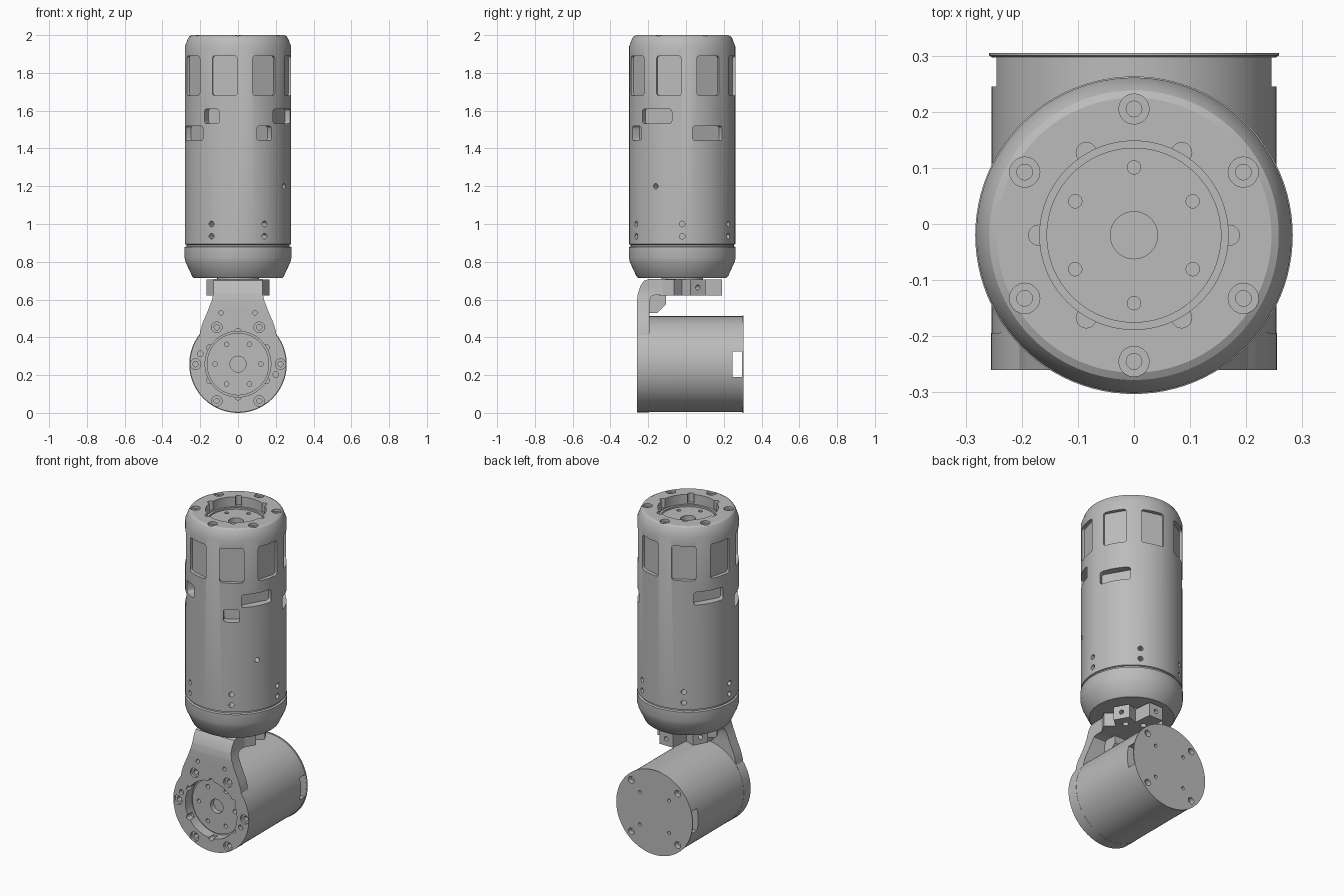
import bpy, bmesh
from math import sin, cos, pi, radians, sqrt
from mathutils import Vector, Matrix

cube = bpy.data.objects.get("Cube")
if cube:
    bpy.data.objects.remove(cube, do_unlink=True)

grey = bpy.data.materials.new("machined_grey")
grey.use_nodes = True
grey.diffuse_color = (0.5, 0.5, 0.5, 1)
grey.node_tree.nodes["Principled BSDF"].inputs["Base Color"].default_value = (0.5, 0.5, 0.5, 1)

AXIS_Y = -0.02     # upper body axis
JOINT_Z = 0.258    # lower body axis


def polar(r, deg):
    return r * cos(radians(deg)), r * sin(radians(deg))


def frame(pos, direction):
    return Matrix.Translation(pos) @ Vector(direction).to_track_quat('Z', 'Y').to_matrix().to_4x4()


def lathe(bm, profile, matrix, segs):
    """Revolve (radius, height) points, starting and ending on the axis."""
    rings = []
    for r, h in profile:
        count = segs if r > 0 else 1
        rings.append([bm.verts.new(matrix @ Vector((*polar(r, 360 * i / segs), h)))
                      for i in range(count)])
    for a, b in zip(rings, rings[1:]):
        for i in range(segs):
            j = (i + 1) % segs
            ids = [a[i % len(a)], a[j % len(a)], b[j % len(b)], b[i % len(b)]]
            bm.faces.new(list(dict.fromkeys(ids)))


def prism(bm, outline, matrix, depth):
    """Extrude a closed 2D outline along the local z axis."""
    base = [bm.verts.new(matrix @ Vector((x, y, 0))) for x, y in outline]
    face = bm.faces.new(base)
    new = bmesh.ops.extrude_face_region(bm, geom=[face])["geom"]
    shift = matrix.to_3x3() @ Vector((0, 0, depth))
    bmesh.ops.translate(bm, verts=[v for v in new if isinstance(v, bmesh.types.BMVert)], vec=shift)


def hole(bm, pos, out, r, depth, head=0, head_depth=0.015):
    """Drill cutter, with an optional counterbore."""
    top = max(r, head)
    profile = [(0, 0.02), (top, 0.02)]
    if head:
        profile += [(head, -head_depth), (r, -head_depth)]
    lathe(bm, profile + [(r, -depth), (0, -depth)], frame(pos, out), 20)


def rounded(w, h, r):
    pts = []
    for sx, sy, start in ((1, 1, 0), (-1, 1, 90), (-1, -1, 180), (1, -1, 270)):
        for k in range(5):
            dx, dy = polar(r, start + k * 22.5)
            pts.append((sx * (w / 2 - r) + dx, sy * (h / 2 - r) + dy))
    return pts


def pocket(bm, deg, z, w, h, floor, corner=0.015):
    """Radial flat-bottomed pocket cutter for the upper body."""
    x, y = polar(floor, deg)
    c, s = polar(1, deg)
    m = Matrix(((-s, 0, c, x), (c, 0, s, y + AXIS_Y), (0, 1, 0, z), (0, 0, 0, 1)))
    prism(bm, rounded(w, h, corner), m, 0.12)


def make(name, bm):
    bmesh.ops.recalc_face_normals(bm, faces=bm.faces[:])
    me = bpy.data.meshes.new(name)
    bm.to_mesh(me)
    bm.free()
    obj = bpy.data.objects.new(name, me)
    bpy.context.collection.objects.link(obj)
    return obj


def boolean(obj, bm, operation='DIFFERENCE'):
    cutter = make("cutter", bm)
    mod = obj.modifiers.new("cut", 'BOOLEAN')
    mod.operation, mod.solver, mod.object = operation, 'EXACT', cutter
    graph = bpy.context.evaluated_depsgraph_get()
    mesh = bpy.data.meshes.new_from_object(obj.evaluated_get(graph))
    obj.modifiers.clear()
    obj.data = mesh
    bpy.data.objects.remove(cutter, do_unlink=True)


def finish(obj):
    obj.data.materials.clear()
    obj.data.materials.append(grey)
    for p in obj.data.polygons:
        p.material_index = 0
    bpy.ops.object.select_all(action='DESELECT')
    obj.select_set(True)
    bpy.context.view_layer.objects.active = obj
    bpy.ops.object.shade_smooth_by_angle(angle=radians(25))


# Upper body with recessed top and tapered lower collar
bm = bmesh.new()
lathe(bm, [(0, 1.9), (0.042, 1.9), (0.042, 1.93), (0.155, 1.93), (0.155, 1.94), (0.168, 1.94),
           (0.168, 2), (0.245, 2), (0.258, 1.993), (0.266, 1.98), (0.281, 1.94), (0.281, 0.893),
           (0.273, 0.89), (0.273, 0.882), (0.283, 0.878), (0.283, 0.82), (0.276, 0.795),
           (0.242, 0.722), (0.234, 0.715), (0, 0.715)], Matrix.Translation((0, AXIS_Y, 0)), 96)
upper_body = make("upper_body", bm)

# Window pockets, slots and drilled holes in the upper body
bm = bmesh.new()
for k in range(8):
    pocket(bm, -15 + 45 * k, 1.785, 0.135, 0.21, 0.258)
for deg, z, w in ((-30, 1.57, 0.18), (150, 1.57, 0.18), (30, 1.48, 0.18), (-150, 1.48, 0.18),
                  (-60, 1.48, 0.09), (-120, 1.57, 0.09)):
    pocket(bm, deg, z, w, 0.078, 0.235)
for k in range(6):
    x, y = polar(1, 60 * k)
    for z in (0.935, 1.0):
        hole(bm, (0.28 * x, 0.28 * y + AXIS_Y, z), (x, y, 0), 0.015, 0.06)
    lathe(bm, [(0, 2.02), (0.018, 2.02), (0.018, 1.945), (0, 1.945)],
          Matrix.Translation((0.17 * x, 0.17 * y + AXIS_Y, 0)), 20)
    x, y = polar(1, 30 + 60 * k)
    hole(bm, (0.225 * x, 0.225 * y + AXIS_Y, 2), (0, 0, 1), 0.014, 0.05, 0.027)
    hole(bm, (0.121 * x, 0.121 * y + AXIS_Y, 1.93), (0, 0, 1), 0.012, 0.03)
x, y = polar(1, -30)
hole(bm, (0.28 * x, 0.28 * y + AXIS_Y, 1.2), (x, y, 0), 0.014, 0.04)
boolean(upper_body, bm)
finish(upper_body)

# Lower body lying along y, with a thin lip on the back cover
bm = bmesh.new()
lathe(bm, [(0, -0.175), (0.042, -0.175), (0.042, -0.205), (0.165, -0.205), (0.165, -0.196),
           (0.254, -0.196), (0.254, 0.298), (0.258, 0.3), (0.258, 0.305), (0, 0.305)],
     frame((0, 0, JOINT_Z), (0, 1, 0)), 96)
lower_body = make("lower_body", bm)
bm = bmesh.new()
bmesh.ops.create_cube(bm, size=1, matrix=Matrix.Translation((0, 0.271, JOINT_Z))
                      @ Matrix.Diagonal((0.7, 0.052, 0.135, 1)))
for k in range(4):
    x, z = polar(1, 45 + 90 * k)
    hole(bm, (0.222 * x, 0.305, JOINT_Z + 0.222 * z), (0, 1, 0), 0.02, 0.03)
    hole(bm, (0.14 * x, 0.305, JOINT_Z + 0.14 * z), (0, 1, 0), 0.01, 0.025)
for k in range(6):
    x, z = polar(0.121, 60 * k)
    hole(bm, (x, -0.205, JOINT_Z + z), (0, -1, 0), 0.012, 0.03)
boolean(lower_body, bm)
finish(lower_body)

# Bracket arm: bent side profile trimmed to a teardrop front outline
bm = bmesh.new()
side = [(-0.26, -0.02), (-0.26, 0.59), (-0.255, 0.63), (-0.24, 0.675), (-0.222, 0.7), (-0.19, 0.71),
        (-0.05, 0.71), (-0.05, 0.625), (-0.165, 0.625), (-0.184, 0.617), (-0.193, 0.595), (-0.195, -0.02)]
along_x = Matrix(((0, 0, 1, -0.3), (1, 0, 0, 0), (0, 1, 0, 0), (0, 0, 0, 1)))
prism(bm, side, along_x, 0.6)
bracket_arm = make("bracket_arm", bm)
half = [(0.13, 0.73), (0.13, 0.635), (0.139, 0.595), (0.16, 0.54), (0.188, 0.475), (0.2, 0.435)]
for i in range(33):
    x, z = polar(0.255, 37 - 127 * i / 32)
    half.append((x, JOINT_Z + z))
outline = half + [(-x, z) for x, z in reversed(half[:-1])]
along_y = Matrix(((1, 0, 0, 0), (0, 0, 1, -0.4), (0, 1, 0, 0), (0, 0, 0, 1)))
bm = bmesh.new()
prism(bm, outline, along_y, 0.5)
boolean(bracket_arm, bm, 'INTERSECT')

# Bore of the bracket ring, then its notches and screws
bm = bmesh.new()
lathe(bm, [(0, -0.3), (0.174, -0.3), (0.174, -0.15), (0, -0.15)], frame((0, 0, JOINT_Z), (0, 1, 0)), 72)
boolean(bracket_arm, bm)
bm = bmesh.new()
for k in range(6):
    x, z = polar(0.225, 60 * k)
    hole(bm, (x, -0.26, JOINT_Z + z), (0, -1, 0), 0.014, 0.05, 0.028)
    x, z = polar(0.174, 30 + 60 * k)
    hole(bm, (x, -0.26, JOINT_Z + z), (0, -1, 0), 0.016, 0.045)
for x in (-0.09, 0.09):
    hole(bm, (x, -0.26, 0.53), (0, -1, 0), 0.012, 0.04)
for s in (-1, 1):
    hole(bm, (s * 0.2, -0.26, JOINT_Z - s * 0.055), (0, -1, 0), 0.015, 0.02)
boolean(bracket_arm, bm)
finish(bracket_arm)

# Lobed mounting flange under the upper body
bm = bmesh.new()
star = []
for k in range(6):
    deg = 30 + 60 * k
    reach = {90: 0.21, 270: 0.14}.get(deg, 0.165)
    c, s = polar(1, deg)
    for t in (-0.046, 0.046):
        star.append((c * reach - s * t, s * reach + c * t))
    star.append(polar(0.115, deg + 30))
prism(bm, star, Matrix.Translation((0, AXIS_Y, 0.622)), 0.083)
flange = make("mounting_flange", bm)
bm = bmesh.new()
for deg, reach in ((30, 0.165), (90, 0.21), (150, 0.165)):
    x, y = polar(1, deg)
    hole(bm, (x * reach, y * reach + AXIS_Y, 0.664), (x, y, 0), 0.013, 0.04)
    hole(bm, (x * 0.1, y * 0.1 + AXIS_Y, 0.622), (0, 0, -1), 0.018, 0.03)
boolean(flange, bm)
finish(flange)

# Short neck joining the flange and the upper body
bm = bmesh.new()
lathe(bm, [(0, 0.69), (0.11, 0.69), (0.11, 0.72), (0, 0.72)], Matrix.Translation((0, AXIS_Y, 0)), 48)
finish(make("neck", bm))

# Gusset in the bracket corner
bm = bmesh.new()
gusset = [(-0.2, 0.53), (-0.15, 0.53), (-0.105, 0.575), (-0.105, 0.63), (-0.2, 0.63)]
along_x.translation.x = -0.05
prism(bm, gusset, along_x, 0.1)
finish(make("gusset", bm))
